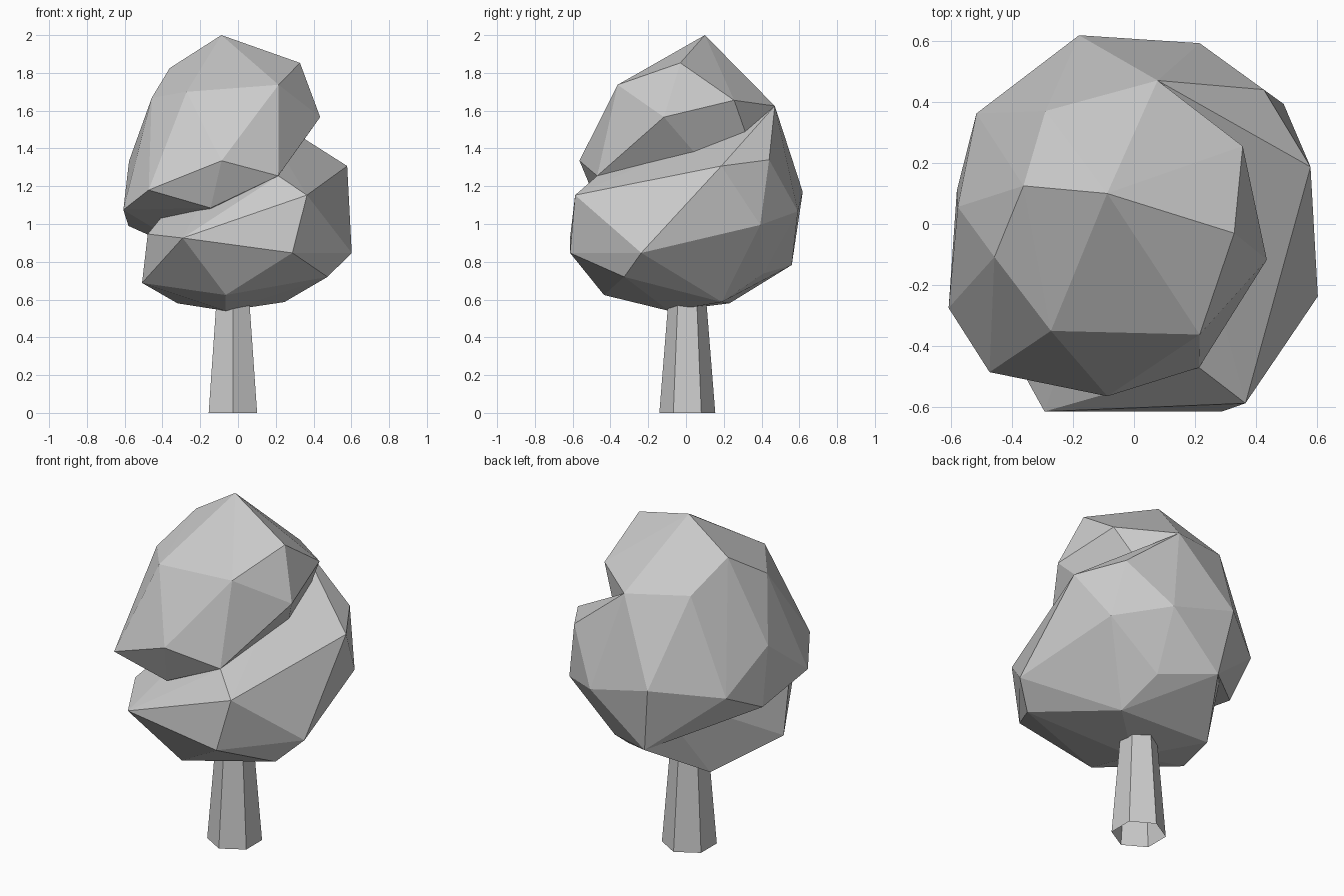
import bpy, bmesh
from mathutils import Matrix


def add_object(name, bm):
    bmesh.ops.recalc_face_normals(bm, faces=bm.faces[:])
    mesh = bpy.data.meshes.new(name)
    bm.to_mesh(mesh)
    bm.free()
    obj = bpy.data.objects.new(name, mesh)
    bpy.context.collection.objects.link(obj)
    return obj


def faceted_clump(name, corners):
    """Low-poly leaf mass: flat facets stretched over its corner points."""
    bm = bmesh.new()
    for p in corners:
        bm.verts.new(p)
    bmesh.ops.convex_hull(bm, input=bm.verts[:])
    loose = [v for v in bm.verts if not v.link_faces]
    bmesh.ops.delete(bm, geom=loose, context='VERTS')
    return add_object(name, bm)


# Corners where the two leaf masses meet
front_notch = (0.213, -0.47, 1.255)
back_ridge = (0.077, 0.47, 1.625)
back_bulge = (-0.18, 0.618, 1.17)
back_low = (-0.12, 0.56, 0.783)
shared = [front_notch, back_ridge, back_bulge, back_low]

# Upper leaf mass, leaning to the left and back
faceted_clump("upper_foliage", shared + [
    (-0.088, 0.10, 2.0),
    (0.328, -0.03, 1.853), (0.215, -0.362, 1.737), (0.435, -0.117, 1.566),
    (-0.362, 0.125, 1.825), (-0.272, -0.35, 1.70), (-0.457, -0.108, 1.667),
    (0.356, 0.255, 1.655), (-0.29, 0.37, 1.67),
    (-0.087, -0.564, 1.335), (-0.473, -0.485, 1.18), (-0.577, 0.056, 1.333),
    (-0.607, -0.275, 1.075), (-0.58, 0.11, 0.99), (-0.516, 0.362, 1.118),
    (-0.145, -0.46, 1.085),
])

# Lower leaf mass, bulging to the front and right
faceted_clump("lower_foliage", shared + [
    (0.578, 0.187, 1.307), (0.425, 0.44, 1.34),
    (0.49, 0.393, 0.995), (0.215, 0.592, 1.067),
    (0.602, -0.237, 0.847), (0.365, -0.587, 1.153), (0.288, -0.614, 0.847),
    (-0.293, -0.614, 0.926), (-0.478, -0.28, 0.947), (-0.508, -0.19, 0.688),
    (-0.065, -0.434, 0.624), (0.474, -0.327, 0.72), (0.18, 0.41, 0.738),
    (0.246, 0.19, 0.587), (-0.065, -0.09, 0.54), (-0.32, 0.23, 0.58),
])

# Tapered six-sided trunk, open at the ends
height = 0.75
bm = bmesh.new()
bmesh.ops.create_cone(bm, cap_ends=False, segments=6, radius1=0.148,
                      radius2=0.088, depth=height,
                      matrix=Matrix.Translation((-0.027, 0.007, height / 2)))
add_object("trunk", bm)
